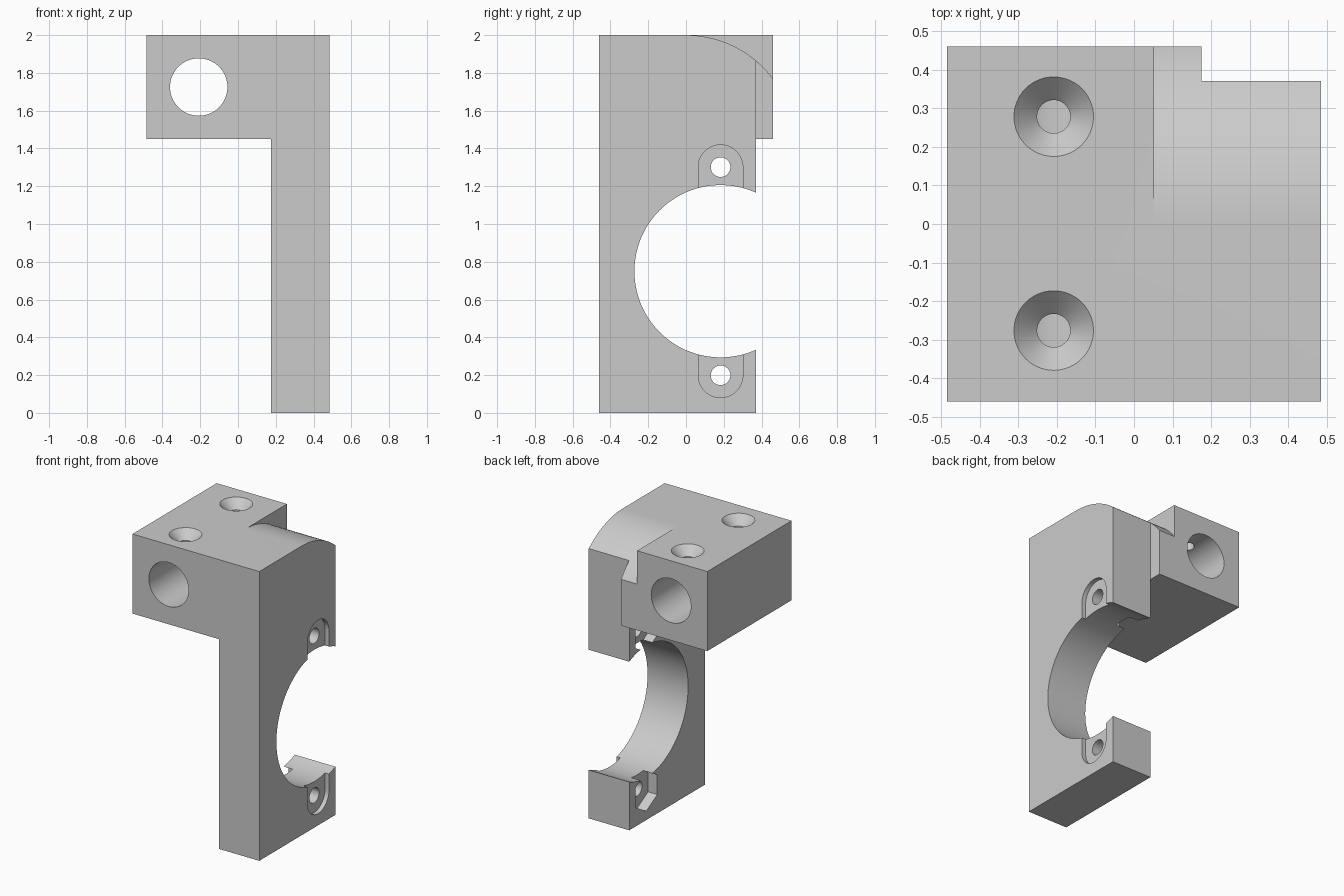
import bpy, bmesh, math
from mathutils import Matrix, Vector

if "Cube" in bpy.data.objects:
    bpy.data.objects.remove(bpy.data.objects["Cube"], do_unlink=True)

grey = bpy.data.materials.new("plain grey")
grey.use_nodes = True
grey.diffuse_color = (0.6, 0.6, 0.6, 1)
grey.node_tree.nodes["Principled BSDF"].inputs["Base Color"].default_value = (0.6, 0.6, 0.6, 1)


def link(name, bm):
    bmesh.ops.recalc_face_normals(bm, faces=bm.faces)
    mesh = bpy.data.meshes.new(name)
    bm.to_mesh(mesh)
    bm.free()
    mesh.materials.append(grey)
    obj = bpy.data.objects.new(name, mesh)
    bpy.context.collection.objects.link(obj)
    return obj


def prism(name, points, axis, start, end):
    """Extrude a profile along x (points are y, z) or along y (points are x, z)."""
    place = (lambda a, b: (start, a, b)) if axis == "x" else (lambda a, b: (a, start, b))
    step = (end - start, 0, 0) if axis == "x" else (0, end - start, 0)
    bm = bmesh.new()
    face = bm.faces.new([bm.verts.new(place(a, b)) for a, b in points])
    out = bmesh.ops.extrude_face_region(bm, geom=[face])
    moved = [v for v in out["geom"] if isinstance(v, bmesh.types.BMVert)]
    bmesh.ops.translate(bm, verts=moved, vec=step)
    return link(name, bm)


def arc(cx, cz, r, a0, a1, n):
    angles = [math.radians(a0 + (a1 - a0) * i / n) for i in range(n + 1)]
    return [(cx + r * math.cos(a), cz + r * math.sin(a)) for a in angles]


def circle(cx, cz, r, n=64):
    return arc(cx, cz, r, 0, 360, n)[:-1]


def cone(name, x, y, z0, z1, r0, r1):
    bm = bmesh.new()
    bmesh.ops.create_cone(bm, cap_ends=True, segments=64, radius1=r0, radius2=r1,
                          depth=z1 - z0, matrix=Matrix.Translation((x, y, (z0 + z1) / 2)))
    return link(name, bm)


# Body: an L-shaped profile, block on top and upright plate below
X, Y, INNER, SHELF = 0.485, 0.46, 0.175, 1.45
body = prism("mounting_bracket",
             [(-X, SHELF), (INNER, SHELF), (INNER, 0), (X, 0), (X, 2), (-X, 2)], "y", -Y, Y)
cutters = []

# Plate is shallower than the block
cutters.append(prism("plate_back_cutter", [(INNER, -1), (1, -1), (1, 3), (INNER, 3)], "y", 0.37, 1))

# Rounded upper back edge
R = 0.575
round_edge = arc(0, 2 - R, R, 90, 30, 32)
cutters.append(prism("round_edge_cutter", round_edge + [(0.7, 1.7), (0.7, 2.1), (0, 2.1)], "x", 0.052, 1))

# Bore through the block, front to back
cutters.append(prism("block_bore_cutter", circle(-0.208, 1.725, 0.152), "y", -1, 1))

# Countersunk screw holes from the top into the bore
for y in (-0.276, 0.278):
    cutters.append(cone("countersink_cutter", -0.208, y, 1.94, 2.02, 0.043, 0.123))
    cutters.append(cone("screw_hole_cutter", -0.208, y, 1.72, 1.96, 0.043, 0.043))

# Large round opening in the plate
CY, CZ = 0.183, 0.75
cutters.append(prism("opening_cutter", circle(CY, CZ, 0.456, 128), "x", 0.1, 1))

# Bolt holes with an arched recess outside and a hexagonal nut pocket inside
for side in (-1, 1):
    z = CZ + side * 0.551
    cutters.append(prism("bolt_hole_cutter", circle(CY, z, 0.052, 48), "x", 0.1, 1))
    arch = arc(CY, z, 0.118, 0, side * 180, 32)
    arch += [(CY - 0.118, CZ + side * 0.3), (CY + 0.118, CZ + side * 0.3)]
    cutters.append(prism("bolt_recess_cutter", arch, "x", X - 0.03, 1))
    hexagon = arc(CY, z, 0.137, 30, 330, 5)
    cutters.append(prism("nut_pocket_cutter", hexagon, "x", 0.1, INNER + 0.07))

bpy.context.view_layer.objects.active = body
for cutter in cutters:
    cutter.hide_render = True
    mod = body.modifiers.new(cutter.name, "BOOLEAN")
    mod.operation, mod.solver, mod.object = "DIFFERENCE", "EXACT", cutter
    bpy.ops.object.modifier_apply(modifier=mod.name)
    bpy.data.objects.remove(cutter, do_unlink=True)

bpy.ops.object.select_all(action="DESELECT")
body.select_set(True)
bpy.ops.object.shade_smooth_by_angle(angle=math.radians(25))
